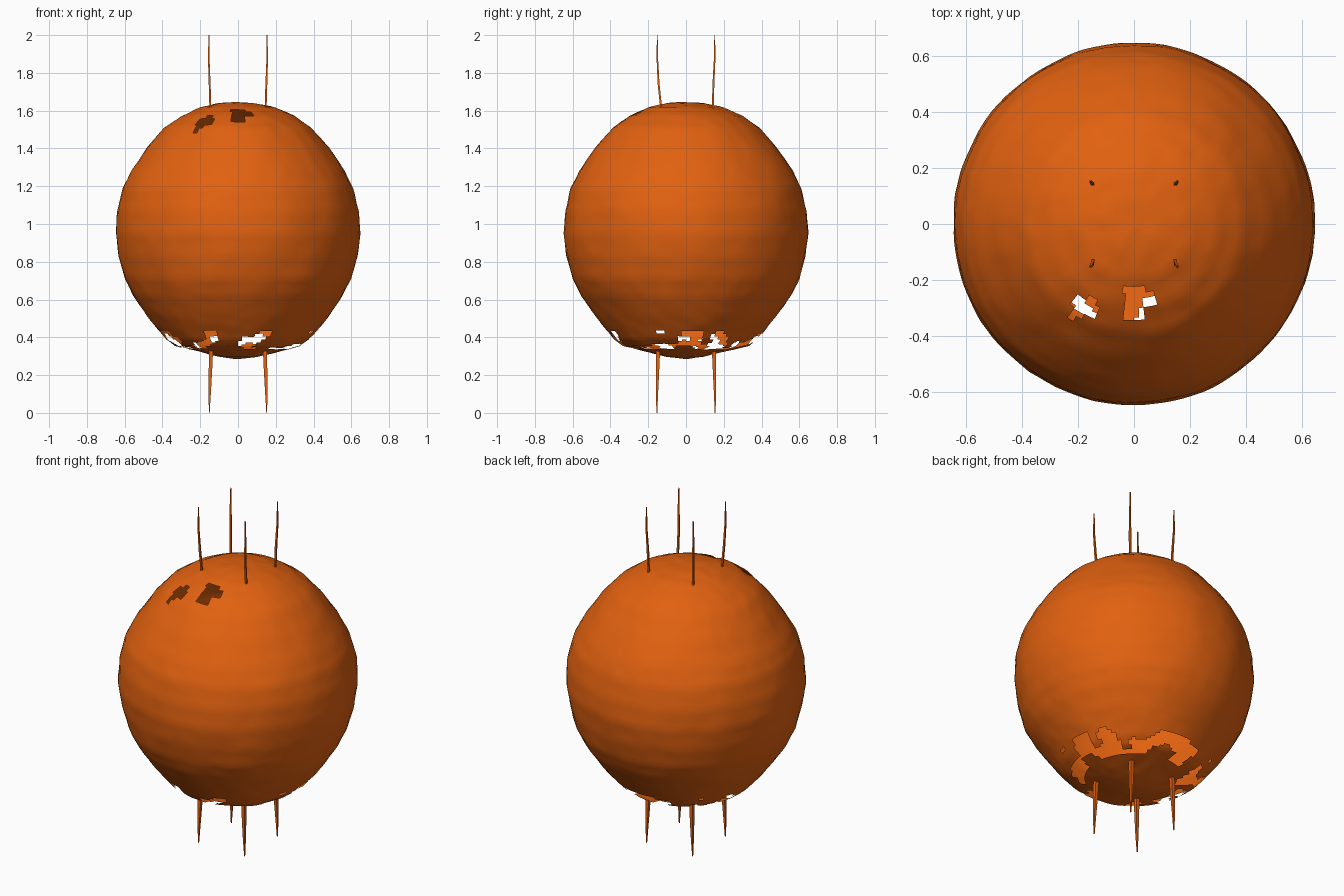
import bpy, bmesh, math
from mathutils import Vector, noise

if "Cube" in bpy.data.objects:
    bpy.data.objects.remove(bpy.data.objects["Cube"])

orange = bpy.data.materials.new("orange")
orange.diffuse_color = (0.76, 0.12, 0.005, 1)
orange.use_nodes = True
orange.node_tree.nodes["Principled BSDF"].inputs["Base Color"].default_value = orange.diffuse_color


def make_object(name, bm, smooth=True):
    mesh = bpy.data.meshes.new(name)
    bm.to_mesh(mesh)
    bm.free()
    mesh.materials.append(orange)
    for p in mesh.polygons:
        p.use_smooth = smooth
    ob = bpy.data.objects.new(name, mesh)
    bpy.context.collection.objects.link(ob)
    return ob


# Ball profile (radius, height), slightly flattened at both poles
PROFILE = [(0.0, 1.645), (0.1, 1.638), (0.2, 1.617), (0.3, 1.573), (0.39, 1.51),
           (0.48, 1.405), (0.565, 1.28), (0.61, 1.19), (0.64, 1.07), (0.648, 0.95),
           (0.632, 0.83), (0.60, 0.71), (0.555, 0.62), (0.485, 0.52), (0.43, 0.45),
           (0.38, 0.39), (0.335, 0.355), (0.2, 0.322), (0.1, 0.297), (0.0, 0.285)]
SIDES, SUB = 112, 4


def is_hole(c):
    x, y, z = c
    # two torn patches near the top of the front
    if z > 1.4:
        return (-0.035 < x < 0.04 and -0.34 < y < -0.23
                or 0.0 < x < 0.075 and -0.29 < y < -0.245
                or -0.225 < x < -0.135 and -0.335 < y < -0.265)
    # ragged ring of gaps around the bottom
    if 0.338 < z < 0.43:
        n = noise.noise(Vector((x * 9 + 3, y * 9, z * 14)))
        bias = 0.16 if x + y > 0.1 else 0.0
        return n + bias > 0.1 + max(0, z - 0.385) * 8
    return False


# Ball: lathed shell with a slightly lumpy surface and torn gaps
bm = bmesh.new()
rings = []
for (r0, z0), (r1, z1) in zip(PROFILE, PROFILE[1:]):
    rings += [(r0 + (r1 - r0) * k / SUB, z0 + (z1 - z0) * k / SUB) for k in range(SUB)]
rings = rings[1:]


def lumpy(r, z, a):
    p = Vector((r * math.cos(a), r * math.sin(a), z))
    out = (p - Vector((0, 0, 0.965))).normalized()
    return p + out * (noise.noise(p * 5) * 0.005 + noise.noise(p * 16) * 0.003)


grid = [[bm.verts.new(lumpy(r, z, 2 * math.pi * i / SIDES)) for i in range(SIDES)]
        for r, z in rings]
top = bm.verts.new((0, 0, PROFILE[0][1]))
bottom = bm.verts.new((0, 0, PROFILE[-1][1]))
for i in range(SIDES):
    j = (i + 1) % SIDES
    bm.faces.new((top, grid[0][i], grid[0][j]))
    bm.faces.new((bottom, grid[-1][j], grid[-1][i]))
    for a, b in zip(grid, grid[1:]):
        bm.faces.new((a[i], b[i], b[j], a[j]))
torn = [f for f in bm.faces if is_hole(f.calc_center_median())]
bmesh.ops.delete(bm, geom=torn, context='FACES')
make_object("ball_shell", bm)


# Cords: thin tapering strands made from stacked square sections
def cord(name, path):
    bm = bmesh.new()
    prev = None
    for x, y, z, w in path:
        ring = [bm.verts.new((x + dx * w, y + dy * w, z))
                for dx, dy in ((-1, -1), (1, -1), (1, 1), (-1, 1))]
        if prev:
            for i in range(4):
                j = (i + 1) % 4
                bm.faces.new((prev[i], prev[j], ring[j], ring[i]))
        else:
            bm.faces.new(ring[::-1])
        prev = ring
    bm.faces.new(prev)
    make_object(name, bm, False)


for sx, side in ((-1, "left"), (1, "right")):
    for sy, end in ((-1, "front"), (1, "back")):
        lean = 0.13 if sy < 0 else 0.142
        cord(f"upper_cord_{end}_{side}",
             [(sx * 0.146, sy * lean, 1.60, 0.005), (sx * 0.15, sy * 0.145, 1.74, 0.005),
              (sx * 0.155, sy * 0.152, 1.88, 0.004), (sx * 0.154, sy * 0.152, 2.0, 0.002)])
        cord(f"lower_cord_{end}_{side}",
             [(sx * 0.143, sy * 0.148, 0.335, 0.011), (sx * 0.146, sy * 0.151, 0.22, 0.009),
              (sx * 0.15, sy * 0.154, 0.10, 0.006), (sx * 0.152, sy * 0.154, 0.0, 0.002)])
